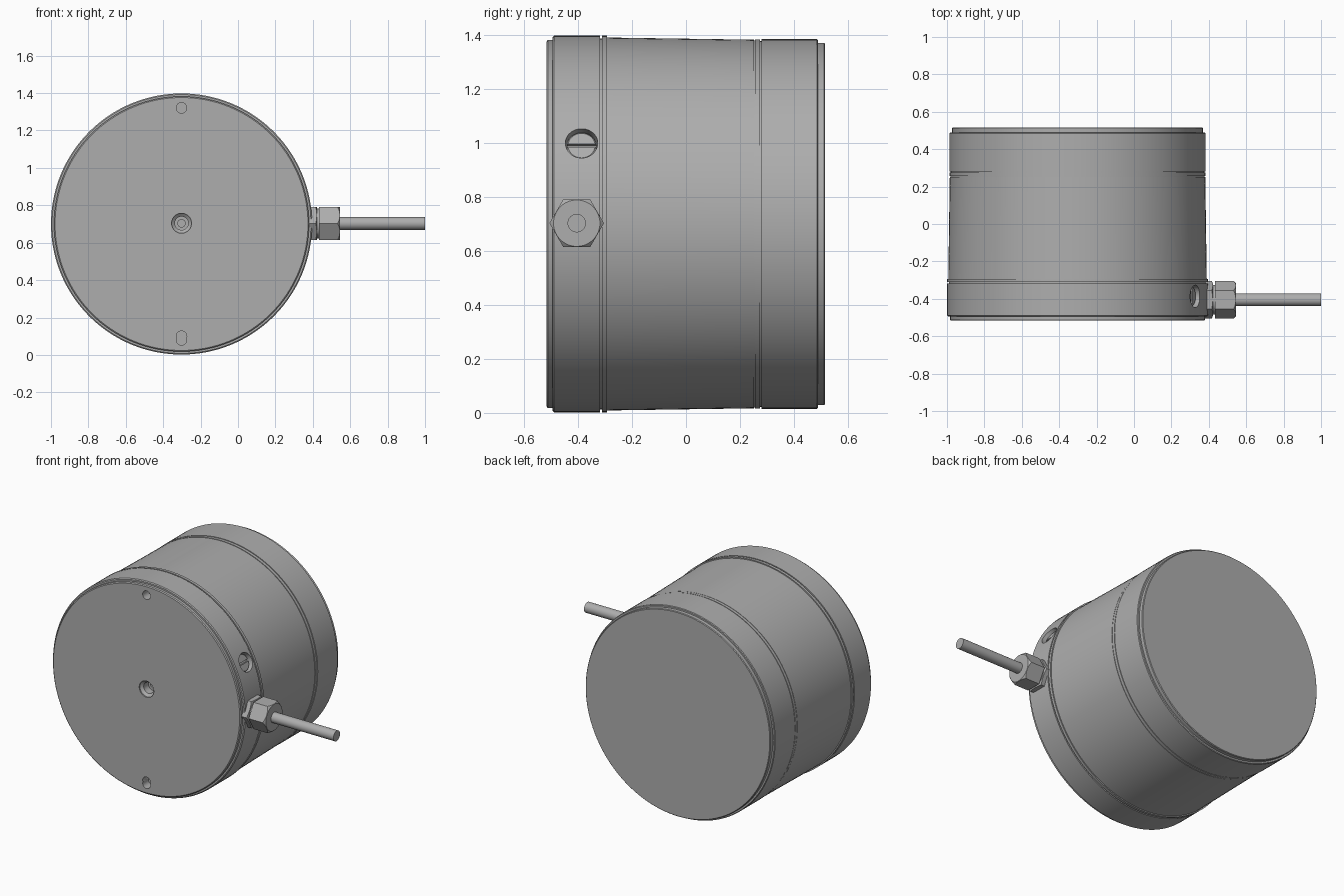
import bpy, bmesh, math
from mathutils import Matrix, Vector

if "Cube" in bpy.data.objects:
    bpy.data.objects.remove(bpy.data.objects["Cube"])

CENTRE = Vector((-0.302, 0, 0.7))
GLAND = Vector((0, -0.405, 0.703))
FRONT = -0.517
X, Y = Vector((1, 0, 0)), Vector((0, 1, 0))

steel = bpy.data.materials.new("grey steel")
steel.use_nodes = True
GREY = (0.42, 0.42, 0.42, 1)
steel.diffuse_color = GREY
steel.node_tree.nodes["Principled BSDF"].inputs["Base Color"].default_value = GREY


def finish(bm, name, axis, origin):
    """Turn a z-aligned bmesh along the axis, move it and make an object."""
    turn = Vector((0, 0, 1)).rotation_difference(axis).to_matrix().to_4x4()
    bm.transform(Matrix.Translation(origin) @ turn)
    bmesh.ops.recalc_face_normals(bm, faces=bm.faces)
    mesh = bpy.data.meshes.new(name)
    bm.to_mesh(mesh)
    bm.free()
    mesh.materials.append(steel)
    ob = bpy.data.objects.new(name, mesh)
    bpy.context.collection.objects.link(ob)
    return ob


def lathe(name, profile, axis, origin, sides=64):
    """Revolve (height, radius) points; the ends close on the axis."""
    bm = bmesh.new()
    points = [(profile[0][0], 0)] + profile + [(profile[-1][0], 0)]
    verts = [bm.verts.new((r, 0, h)) for h, r in points]
    edges = [bm.edges.new(pair) for pair in zip(verts, verts[1:])]
    bmesh.ops.spin(bm, geom=verts + edges, cent=(0, 0, 0), axis=(0, 0, 1),
                   angle=math.tau, steps=sides, use_merge=False)
    bmesh.ops.remove_doubles(bm, verts=bm.verts, dist=1e-5)
    return finish(bm, name, axis, origin)


def rod(name, start, end, radius, axis, origin, sides=48):
    return lathe(name, [(start, radius), (end, radius)], axis, origin, sides)


def box(name, size, axis, origin):
    bm = bmesh.new()
    bmesh.ops.create_cube(bm, size=1)
    bmesh.ops.scale(bm, vec=size, verts=bm.verts)
    return finish(bm, name, axis, origin)


def boolean(ob, tool, operation="DIFFERENCE"):
    mod = ob.modifiers.new("cut", "BOOLEAN")
    mod.operation, mod.object, mod.solver = operation, tool, "EXACT"
    bpy.context.view_layer.objects.active = ob
    bpy.ops.object.modifier_apply(modifier=mod.name)
    bpy.data.objects.remove(tool)


def smooth(*obs):
    bpy.ops.object.select_all(action="DESELECT")
    for ob in obs:
        ob.select_set(True)
        bpy.context.view_layer.objects.active = ob
    bpy.ops.object.shade_smooth_by_angle(angle=math.radians(25))


# Drum with front and back lips, shallow grooves and a slightly tapered middle
body = lathe("drum_body", [
    (FRONT, 0.676), (-0.512, 0.682), (-0.494, 0.682), (-0.494, 0.692), (-0.489, 0.698),
    (-0.319, 0.698), (-0.319, 0.688), (-0.311, 0.688), (-0.311, 0.698),
    (-0.293, 0.698), (-0.293, 0.691), (0.252, 0.683), (0.252, 0.68), (0.256, 0.68),
    (0.256, 0.684), (0.275, 0.684), (0.275, 0.679), (0.28, 0.679), (0.28, 0.685),
    (0.485, 0.685), (0.489, 0.681), (0.489, 0.671), (0.512, 0.671), (0.516, 0.667),
], Y, CENTRE, 128)

# Stepped threaded hole in the middle of the front
face = CENTRE + Vector((0, FRONT, 0.004))
boolean(body, lathe("centre_cutter", [(-0.02, 0.053), (0.008, 0.053), (0.022, 0.036),
                                      (0.07, 0.036), (0.07, 0.02), (0.11, 0.02)], Y, face))

# Round pin hole at the top, slotted pin hole at the bottom
boolean(body, rod("pin_cutter", -0.02, 0.06, 0.028, Y, face + Vector((0, 0, 0.617))))
slot = face + Vector((0, 0, -0.614))
for dz in (-0.01, 0.01):
    boolean(body, rod("slot_end_cutter", -0.02, 0.06, 0.028, Y, slot + Vector((0, 0, dz))))

# Recessed slotted plug on the side, pointing outwards
tilt = math.asin(0.3 / 0.698)
out = Vector((math.cos(tilt), 0, math.sin(tilt)))
plug_at = CENTRE + Vector((0, -0.387, 0))
boolean(body, rod("plug_cutter", 0.6, 0.75, 0.06, out, plug_at))
plug = lathe("slotted_plug", [(0.595, 0.055), (0.671, 0.055), (0.676, 0.05)], out, plug_at)
boolean(plug, box("plug_slot_cutter", (0.014, 0.2, 0.04), out, plug_at + out * 0.676))


# Cable gland: hexagonal base, neck and cap nut with chamfered corners
def hex_nut(name, start, end, chamfer):
    nut = rod(name, start, end, 0.101, X, GLAND, 6)
    # Turn the corners to the front and back, flats up and down
    corner = max(nut.data.vertices, key=lambda v: (v.co - GLAND).yz.length)
    angle = math.atan2(corner.co.z - GLAND.z, corner.co.y - GLAND.y)
    nut.data.transform(Matrix.Translation(GLAND) @ Matrix.Rotation(-angle, 4, "X")
                       @ Matrix.Translation(-GLAND))
    boolean(nut, lathe("chamfer_tool", [(start - 0.01, 0.104), (end - chamfer, 0.104),
                                        (end, 0.086), (end + 0.01, 0.086)], X, GLAND),
            "INTERSECT")
    return nut


base = hex_nut("gland_base", 0.34, 0.422, 0.008)
neck = rod("gland_neck", 0.4, 0.45, 0.08, X, GLAND)
nut = hex_nut("gland_cap_nut", 0.432, 0.546, 0.016)
cable = rod("cable", 0.5, 1.0, 0.034, X, GLAND, 32)

smooth(body, plug, base, neck, nut, cable)
